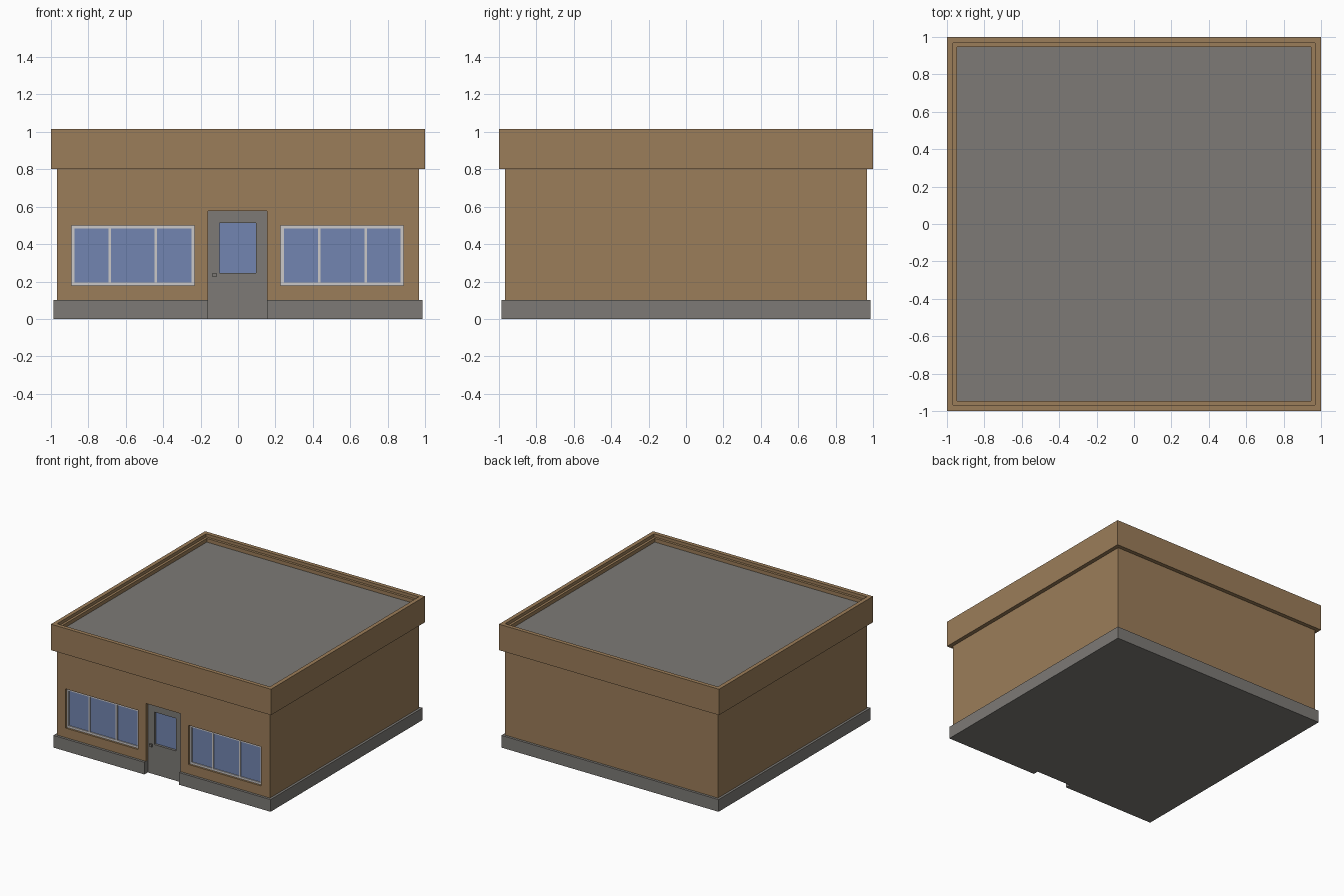
import bpy
import bmesh

cube = bpy.data.objects.get("Cube")
if cube:
    bpy.data.objects.remove(cube, do_unlink=True)


def material(name, r, g, b):
    m = bpy.data.materials.new(name)
    m.use_nodes = True
    m.diffuse_color = (r, g, b, 1)
    m.node_tree.nodes["Principled BSDF"].inputs["Base Color"].default_value = (r, g, b, 1)
    return m


TAN = material("tan wall", 0.33, 0.205, 0.10)
GREY = material("concrete grey", 0.205, 0.195, 0.18)
GLASS = material("blue glass", 0.17, 0.235, 0.44)
FRAME = material("light frame", 0.6, 0.58, 0.58)


def finish(name, bm, *mats):
    bmesh.ops.recalc_face_normals(bm, faces=bm.faces)
    mesh = bpy.data.meshes.new(name)
    bm.to_mesh(mesh)
    bm.free()
    for m in mats:
        mesh.materials.append(m)
    obj = bpy.data.objects.new(name, mesh)
    bpy.context.collection.objects.link(obj)
    return obj


def box(name, x, y, z, mat):
    """Box from (min, max) pairs."""
    bm = bmesh.new()
    bmesh.ops.create_cube(bm, size=1)
    for v in bm.verts:
        v.co = [r[0] if c < 0 else r[1] for c, r in zip(v.co, (x, y, z))]
    return finish(name, bm, mat)


def cut(obj, x, y, z, mat):
    """Sink a box-shaped pocket into an object."""
    cutter = box("cutter", x, y, z, mat)
    cutter.hide_render = True
    mod = obj.modifiers.new("pocket", 'BOOLEAN')
    mod.operation = 'DIFFERENCE'
    mod.solver = 'EXACT'
    mod.object = cutter
    bpy.context.view_layer.objects.active = obj
    bpy.ops.object.modifier_apply(modifier=mod.name)
    bpy.data.objects.remove(cutter, do_unlink=True)


# Main dimensions
WALL, RIM, LEDGE, BASE = 0.967, 1.0, 0.947, 0.987
BASE_TOP = 0.1
DOOR_X, DOOR_TOP = (-0.16, 0.156), 0.576
DOOR_Y = -0.943
GLASS_Y = -0.938
WIN_Z = (0.178, 0.5)
WINDOWS = {"right": (-0.89, -0.232), "left": (0.228, 0.886)}

# Walls, overhanging parapet and stepped rim, lofted from square rings
profile = [(WALL, BASE_TOP), (WALL, 0.802), (RIM, 0.802), (RIM, 1.015),
           (WALL, 1.015), (WALL, 0.99), (LEDGE, 0.99), (LEDGE, 0.96)]
bm = bmesh.new()
rings = [[bm.verts.new((sx * h, sy * h, z))
          for sx, sy in ((-1, -1), (1, -1), (1, 1), (-1, 1))] for h, z in profile]
for a, b in zip(rings, rings[1:]):
    for i in range(4):
        j = (i + 1) % 4
        bm.faces.new((a[i], a[j], b[j], b[i]))
bm.faces.new(rings[0])
roof = bm.faces.new(rings[-1])
roof.material_index = 1
walls = finish("walls_and_roof", bm, TAN, GREY)

# Concrete plinth, notched at the doorway
plinth = box("plinth", (-BASE, BASE), (-BASE, BASE), (0, BASE_TOP), GREY)
cut(plinth, DOOR_X, (-1.1, DOOR_Y), (-0.1, 0.2), GREY)

# Door with a sunken pane and a square handle
cut(walls, DOOR_X, (-1.1, DOOR_Y + 0.04), (0, DOOR_TOP), TAN)
door = box("door", DOOR_X, (DOOR_Y, DOOR_Y + 0.04), (0, DOOR_TOP), GREY)
pane_x, pane_z = (-0.1, 0.095), (0.245, 0.512)
cut(door, pane_x, (-1.1, DOOR_Y + 0.025), pane_z, GREY)
box("door_glass", pane_x, (DOOR_Y + 0.02, DOOR_Y + 0.026), pane_z, GLASS)
box("door_handle", (-0.136, -0.115), (DOOR_Y - 0.018, DOOR_Y), (0.225, 0.246), GREY)

# Three-light windows set into the front wall
for side, (x0, x1) in WINDOWS.items():
    cut(walls, (x0, x1), (-1.1, GLASS_Y), WIN_Z, TAN)
    box(side + "_window_glass", (x0, x1), (GLASS_Y - 0.005, GLASS_Y), WIN_Z, GLASS)
    depth = (GLASS_Y - 0.013, GLASS_Y)
    t = 0.017
    for part, z in (("sill", WIN_Z[0]), ("head", WIN_Z[1] - t)):
        box(f"{side}_window_{part}", (x0, x1), depth, (z, z + t), FRAME)
    for n, x in enumerate((x0, x1 - t)):
        box(f"{side}_window_jamb_{n + 1}", (x, x + t), depth,
            (WIN_Z[0] + t, WIN_Z[1] - t), FRAME)
    for n in (1, 2):
        x = x0 + t / 2 + (x1 - x0 - t) * (0.304 if n == 1 else 0.69)
        if side == "left":
            x = x0 + t / 2 + (x1 - x0 - t) * (0.31 if n == 1 else 0.696)
        box(f"{side}_window_mullion_{n}", (x - 0.007, x + 0.007), depth,
            (WIN_Z[0] + t, WIN_Z[1] - t), FRAME)
